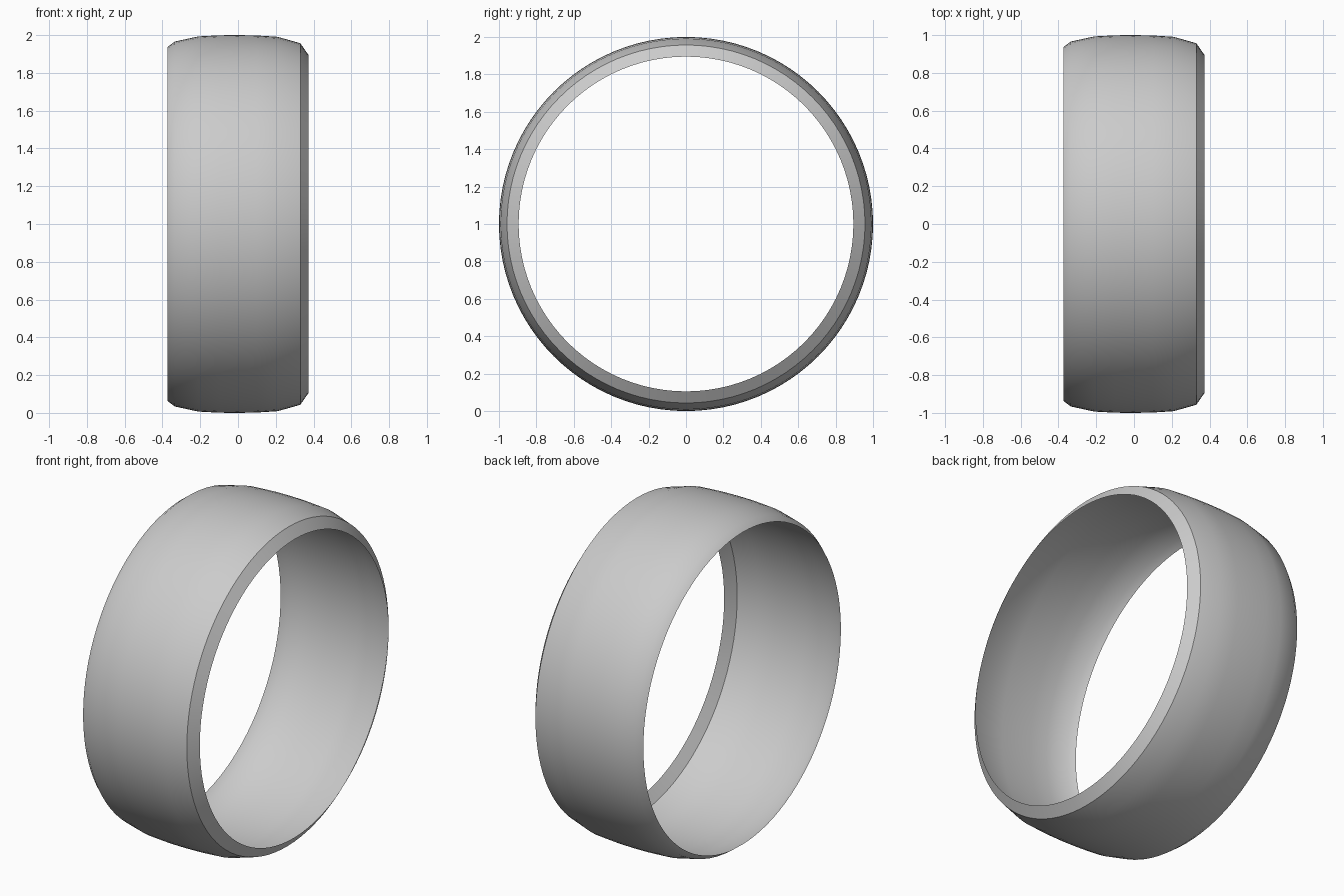
import bpy, bmesh, math

if "Cube" in bpy.data.objects:
    bpy.data.objects.remove(bpy.data.objects["Cube"])

# Profile of the band: (x, radius), lathed around the x axis
PROFILE = [(-0.373, 0.937), (-0.335, 0.966), (-0.21, 0.993), (-0.1, 0.999), (0.0, 1.0),
           (0.1, 0.998), (0.21, 0.991), (0.33, 0.957), (0.373, 0.895)]
SEGMENTS = 96

# Thin open band
bm = bmesh.new()
rings = []
for x, r in PROFILE:
    rings.append([bm.verts.new((x, r * math.sin(2 * math.pi * i / SEGMENTS),
                                1 + r * math.cos(2 * math.pi * i / SEGMENTS)))
                  for i in range(SEGMENTS)])
for a, b in zip(rings, rings[1:]):
    for i in range(SEGMENTS):
        j = (i + 1) % SEGMENTS
        bm.faces.new((a[i], b[i], b[j], a[j]))

# Make every face point outwards from the axle
bm.normal_update()
flipped = [f for f in bm.faces
           if f.normal.y * f.calc_center_median().y
           + f.normal.z * (f.calc_center_median().z - 1) < 0]
bmesh.ops.reverse_faces(bm, faces=flipped)

mesh = bpy.data.meshes.new("ring_band")
bm.to_mesh(mesh)
bm.free()
band = bpy.data.objects.new("ring_band", mesh)
bpy.context.collection.objects.link(band)

# Smooth band with a crisp bevel line on the right rim
bpy.context.view_layer.objects.active = band
band.select_set(True)
bpy.ops.object.shade_smooth_by_angle(angle=math.radians(30))
